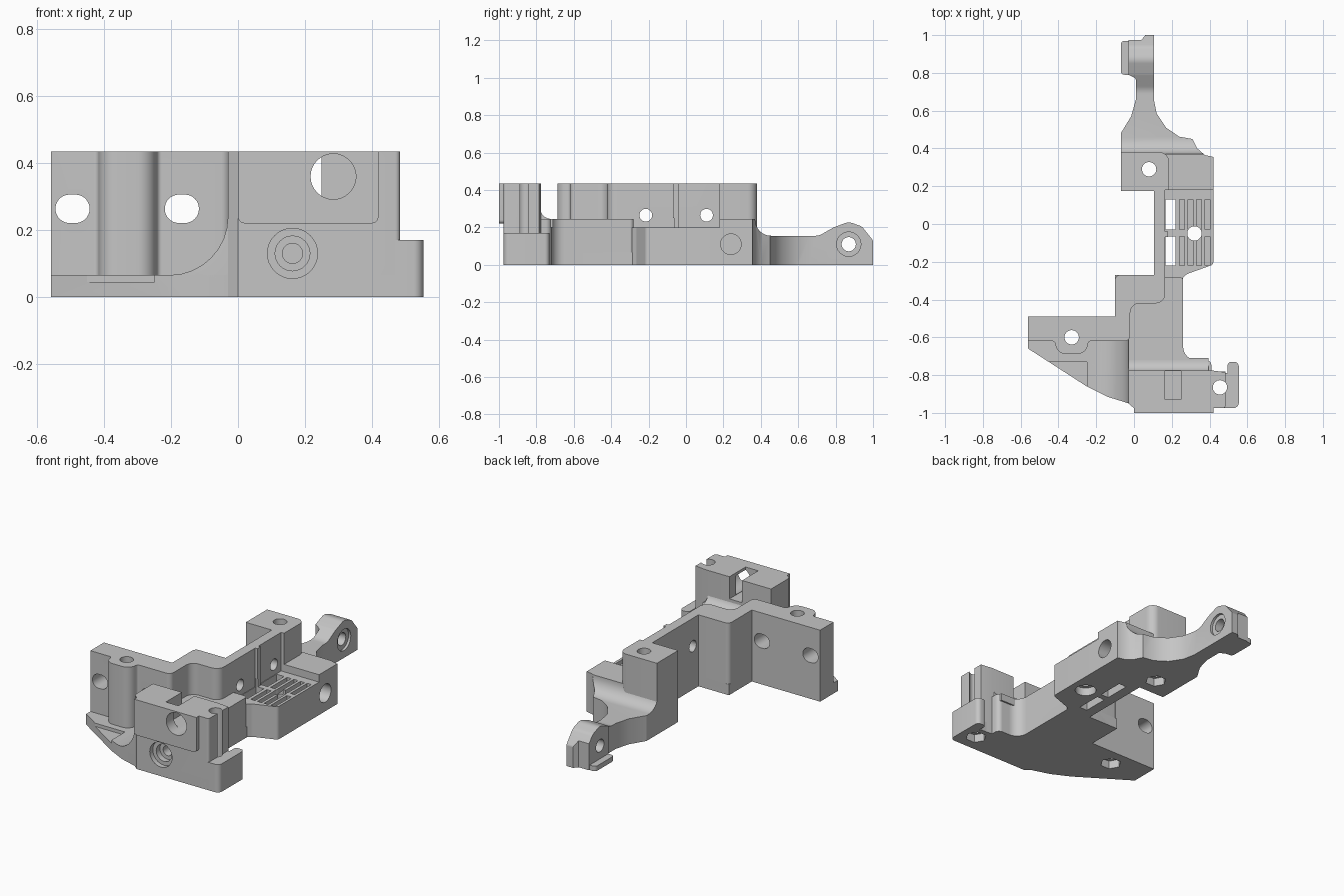
import bpy, bmesh, math
from mathutils import Vector

if "Cube" in bpy.data.objects:
    bpy.data.objects.remove(bpy.data.objects["Cube"], do_unlink=True)

grey = bpy.data.materials.new("satin_grey")
grey.use_nodes = True
tone = (0.56, 0.56, 0.56, 1)
grey.diffuse_color = tone
grey.node_tree.nodes["Principled BSDF"].inputs["Base Color"].default_value = tone

scene = bpy.context.scene.collection
cutters = bpy.data.collections.new("cutters")
scene.children.link(cutters)
TOP = 0.435
parts = []


def outline(points):
    """Closed outline; a third value on a point rounds that corner."""
    out = []
    for i, p in enumerate(points):
        c = Vector(p[:2])
        if len(p) < 3:
            out.append(c)
            continue
        a = (Vector(points[i - 1][:2]) - c).normalized()
        b = (Vector(points[(i + 1) % len(points)][:2]) - c).normalized()
        half = a.angle(b) / 2
        mid = c + (a + b).normalized() * p[2] / math.sin(half)
        start = (c + a * p[2] / math.tan(half) - mid).normalized()
        end = (c + b * p[2] / math.tan(half) - mid).normalized()
        for k in range(9):
            out.append(mid + start.slerp(end, k / 8) * p[2])
    return out


def prism(name, points, lo, hi, axis="z", cut=False):
    place = {"x": lambda p, d: (d, p.x, p.y),
             "y": lambda p, d: (p.x, d, p.y),
             "z": lambda p, d: (p.x, p.y, d)}[axis]
    bm = bmesh.new()
    ring = outline(points)
    low = [bm.verts.new(place(p, lo)) for p in ring]
    high = [bm.verts.new(place(p, hi)) for p in ring]
    bm.faces.new(low)
    bm.faces.new(high)
    for i in range(len(ring)):
        bm.faces.new((low[i - 1], low[i], high[i], high[i - 1]))
    bmesh.ops.recalc_face_normals(bm, faces=bm.faces)
    mesh = bpy.data.meshes.new(name)
    bm.to_mesh(mesh)
    bm.free()
    mesh.materials.append(grey)
    obj = bpy.data.objects.new(name, mesh)
    obj.hide_render = cut
    (cutters if cut else scene).objects.link(obj)
    if not cut:
        parts.append(obj)
    return obj


def rect(x0, x1, y0, y1, r=None):
    extra = (r,) if r else ()
    return [(x, y) + extra for x, y in ((x0, y0), (x1, y0), (x1, y1), (x0, y1))]


def hole(name, u, v, r, lo, hi, axis="z", sides=32):
    ring = [(u + r * math.cos(math.tau * i / sides),
             v + r * math.sin(math.tau * i / sides)) for i in range(sides)]
    prism(name, ring, lo, hi, axis, True)


def boolean(obj, operation, other=None):
    mod = obj.modifiers.new("boolean", "BOOLEAN")
    mod.operation, mod.solver = operation, "EXACT"
    if other:
        mod.object = other
    else:
        mod.operand_type, mod.collection = "COLLECTION", cutters
    graph = bpy.context.evaluated_depsgraph_get()
    mesh = bpy.data.meshes.new_from_object(obj.evaluated_get(graph))
    obj.modifiers.clear()
    obj.data = mesh


def keep_inside(obj, limit):
    parts.remove(limit)
    bpy.context.view_layer.update()
    boolean(obj, "INTERSECT", limit)
    bpy.data.objects.remove(limit, do_unlink=True)


# Front base plate, and the concave ramp rising from it
plate = [(-0.56, -0.49), (-0.56, -0.66), (-0.25, -0.86), (-0.14, -0.915),
         (-0.02, -0.952), (0.01, -0.975), (0.485, -0.975), (0.485, -0.78),
         (0.41, -0.78), (0.41, -0.72, 0.03), (0.26, -0.72, 0.07), (0.26, -0.27),
         (-0.1, -0.27), (-0.1, -0.49)]
prism("base_plate", plate, 0, 0.065)
ramp = prism("base_ramp", [(-0.22, 0.04), (-0.22, 0.065), (-0.03, 0.065, 0.175),
                           (-0.03, 0.245), (0, 0.245), (0, 0.04)], -0.97, -0.6, "y")
keep_inside(ramp, prism("ramp_limit", plate, 0, 0.4))

# Stepped tall wall with screw boss and rear block
prism("stepped_wall", [
    (-0.56, -0.49), (-0.1, -0.49), (-0.1, -0.27, 0.025), (0.105, -0.27),
    (0.105, 0.175), (-0.07, 0.175), (-0.07, 0.38), (0.185, 0.38, 0.05),
    (0.185, 0.18), (0.165, 0.18), (0.165, -0.42, 0.05), (-0.02, -0.42, 0.05),
    (-0.02, -0.62, 0.03), (-0.24, -0.62, 0.015), (-0.255, -0.688, 0.055),
    (-0.405, -0.688, 0.055), (-0.42, -0.62, 0.015), (-0.56, -0.62)], 0, TOP)
prism("wall_rib", rect(0.16, 0.18, -0.07, -0.04), 0.18, TOP)

# Middle body and slotted ledge
prism("middle_body", [(-0.03, -0.8), (0.41, -0.8), (0.41, -0.72, 0.03),
                      (0.26, -0.72, 0.07), (0.26, -0.28, 0.02), (-0.03, -0.28)],
      0, 0.245)
prism("slotted_ledge", [(0.12, -0.29), (0.255, -0.29, 0.02), (0.28, -0.265, 0.03),
                        (0.42, -0.215, 0.02), (0.42, 0.19), (0.12, 0.19)], 0, 0.2)

# Rear arm: plan shape trimmed by its side profile
arm = prism("rear_arm", [
    (-0.07, 0.18), (0.42, 0.18), (0.42, 0.355), (0.375, 0.365), (0.335, 0.4),
    (0.31, 0.45), (0.24, 0.462), (0.17, 0.51), (0.12, 0.585), (0.105, 0.66),
    (0.105, 1), (0.06, 1), (0.04, 0.975), (-0.03, 0.975), (-0.03, 0.79),
    (0.01, 0.77, 0.015), (0.01, 0.66), (-0.015, 0.57), (-0.07, 0.48)], 0, 0.4)
keep_inside(arm, prism("arm_profile", [
    (0.1, 0), (1, 0), (1, 0.13, 0.02), (0.94, 0.205, 0.05), (0.87, 0.23, 0.06),
    (0.79, 0.2, 0.06), (0.71, 0.155, 0.08), (0.37, 0.155, 0.085), (0.37, 0.245),
    (0.1, 0.245)], -0.5, 0.6, "x"))
prism("arm_lip", rect(-0.07, 0, 0.79, 0.97, 0.02), 0, 0.03)

# Front block with raised pad, rear fillet and side tab
prism("front_block", [(-0.03, -0.775), (-0.03, -0.95), (0, -0.975),
                      (0.485, -0.975, 0.015), (0.485, -0.785), (0.41, -0.775)], 0, TOP)
prism("front_pad", [(0, TOP), (0, 0.22, 0.02), (0.42, 0.22, 0.02), (0.42, TOP)],
      -1, -0.96, "y")
prism("block_fillet", [(-0.8, 0.2), (-0.8, 0.33), (-0.78, 0.33), (-0.78, 0.245, 0.06),
                       (-0.71, 0.245), (-0.71, 0.2)], -0.03, 0.395, "x")
prism("side_tab", [(0.45, -0.975), (0.555, -0.975, 0.03), (0.555, -0.73, 0.025),
                   (0.495, -0.73, 0.02), (0.495, -0.79), (0.45, -0.79)], 0, 0.17)

# Vertical screw holes with recesses underneath
for x, y, sides in ((-0.33, -0.6, 6), (0.08, 0.29, 6), (0.455, -0.865, 6),
                    (0.32, -0.05, 32)):
    hole("screw_hole", x, y, 0.038, -0.1, 0.6)
    hole("nut_recess", x, y, 0.06, -0.1, 0.05, sides=sides)

# Cross holes in wall, ledge end and arm
for y in (-0.215, 0.11):
    hole("wall_hole", y, 0.265, 0.034, 0.05, 0.25, "x")
hole("ledge_end_hole", 0.24, 0.11, 0.055, 0.27, 0.5, "x")
hole("arm_hole", 0.87, 0.11, 0.038, -0.2, 0.3, "x")
hole("arm_counterbore", 0.87, 0.11, 0.065, 0.09, 0.3, "x")
for x in (-0.495, -0.168):
    prism("wall_slot", rect(x - 0.051, x + 0.051, 0.221, 0.306, 0.042),
          -0.8, -0.4, "y", True)

# Front bores and top notch
hole("upper_bore", 0.285, 0.36, 0.068, -1.1, -0.84, "y")
for r, depth in ((0.075, -0.945), (0.052, -0.91), (0.03, -0.84)):
    hole("lower_bore", 0.163, 0.13, r, -1.1, depth, "y")
prism("top_notch", rect(0.165, 0.25, -0.93, -0.7), 0.3, 0.6, cut=True)
prism("plate_recess", rect(-0.46, -0.25, -1.1, -0.73), 0.045, 0.2, cut=True)

# Ledge windows and grooves
for y0, y1 in ((-0.22, -0.065), (-0.03, 0.13)):
    prism("ledge_window", rect(0.168, 0.22, y0, y1), -0.1, 0.25, cut=True)
    for i in range(4):
        x = 0.24 + i * 0.045
        prism("ledge_groove", rect(x, x + 0.028, y0, y1), 0.17, 0.25, cut=True)

# Cut every part, then shade
bpy.context.view_layer.update()
for part in parts:
    boolean(part, "DIFFERENCE")
for cutter in list(cutters.objects):
    bpy.data.objects.remove(cutter, do_unlink=True)
bpy.data.collections.remove(cutters)
bpy.context.view_layer.update()
for part in parts:
    part.select_set(True)
bpy.context.view_layer.objects.active = parts[0]
bpy.ops.object.shade_smooth_by_angle(angle=math.radians(30))
